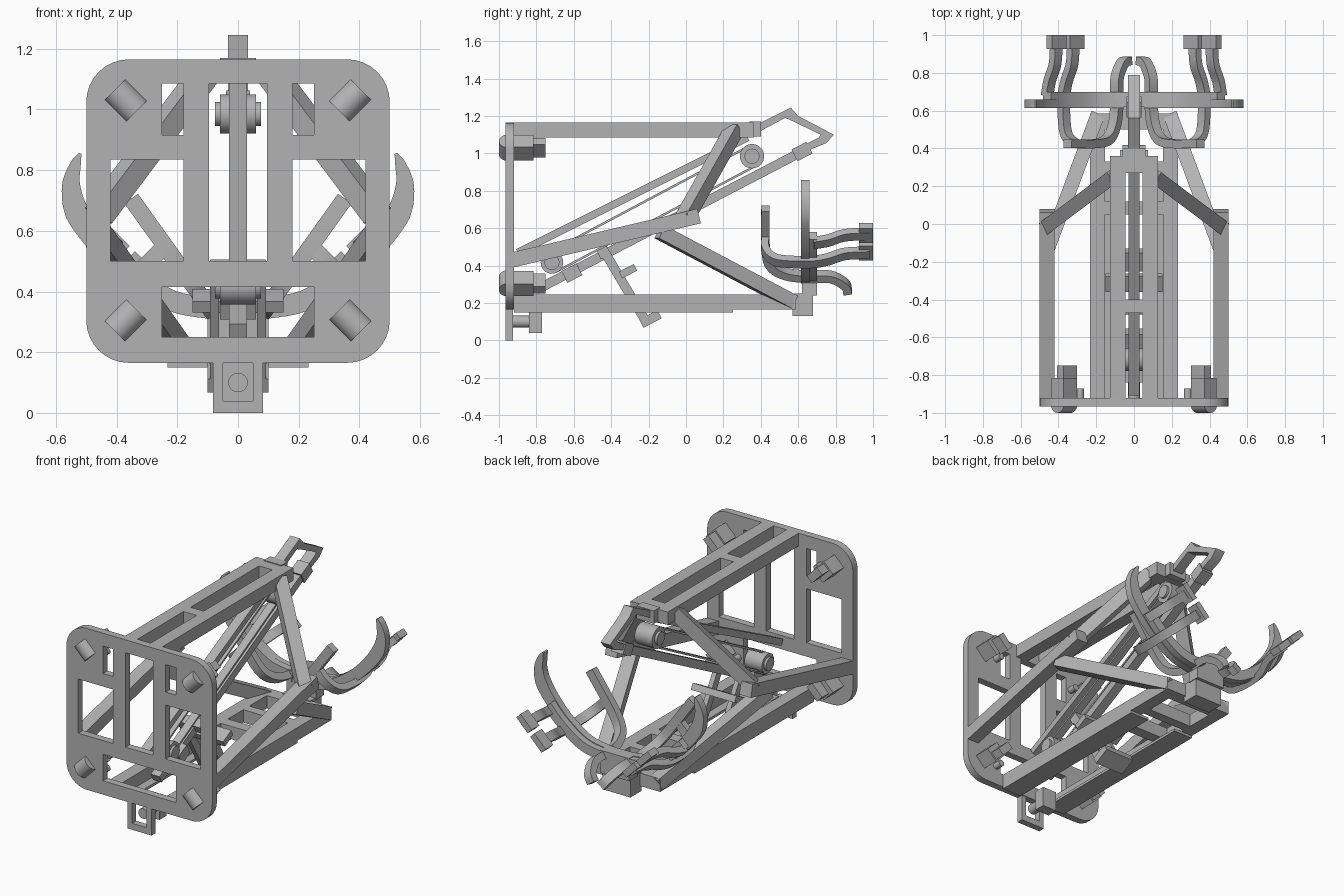
import bpy, math
from mathutils import Matrix, Vector

if "Cube" in bpy.data.objects:
    bpy.data.objects.remove(bpy.data.objects["Cube"])

grey = bpy.data.materials.new("plain_grey")
grey.use_nodes = True
grey.diffuse_color = (0.45, 0.45, 0.45, 1)
grey.node_tree.nodes["Principled BSDF"].inputs["Base Color"].default_value = grey.diffuse_color
parts = []
X, Y, Z = Vector((1, 0, 0)), Vector((0, 1, 0)), Vector((0, 0, 1))


def frame(origin, u, v):
    u, v = Vector(u).normalized(), Vector(v).normalized()
    m = Matrix((u, v, u.cross(v))).transposed().to_4x4()
    m.translation = origin
    return m


def finish(ob, name, mirror=False):
    ob.name = name
    ob.data.materials.clear()
    ob.data.materials.append(grey)
    if mirror:
        mod = ob.modifiers.new("Mirror", 'MIRROR')
        mod.use_axis[0] = True
    parts.append(ob)
    return ob


def box(name, lo, hi, mirror=False):
    lo, hi = Vector(lo), Vector(hi)
    return block(name, frame((lo + hi) / 2, X, Y), hi - lo, mirror)


def block(name, matrix, size, mirror=False):
    bpy.ops.mesh.primitive_cube_add(size=1)
    ob = bpy.context.object
    ob.data.transform(matrix @ Matrix.Diagonal((*size, 1)))
    return finish(ob, name, mirror)


def beam(name, a, b, w, h, mirror=False):
    # square bar from a to b, w wide and h high
    a, b = Vector(a), Vector(b)
    d = (b - a).normalized()
    return block(name, frame((a + b) / 2, d.cross(Z), d), (w, (b - a).length, h), mirror)


def rod(name, centre, axis, r, length, mirror=False):
    bpy.ops.mesh.primitive_cylinder_add(vertices=32, radius=r, depth=length)
    ob = bpy.context.object
    turn = Vector(axis).to_track_quat('Z', 'Y').to_matrix().to_4x4()
    ob.data.transform(Matrix.Translation(centre) @ turn)
    return finish(ob, name, mirror)


def plate(name, loops, thick, matrix, mirror=False):
    # flat outline with holes, extruded both ways about its plane
    cu = bpy.data.curves.new(name, 'CURVE')
    cu.dimensions, cu.fill_mode, cu.extrude = '2D', 'BOTH', thick / 2
    for loop in loops:
        sp = cu.splines.new('POLY')
        sp.points.add(len(loop) - 1)
        for p, q in zip(sp.points, loop):
            p.co = (q[0], q[1], 0, 1)
        sp.use_cyclic_u = True
    tmp = bpy.data.objects.new(name, cu)
    bpy.context.collection.objects.link(tmp)
    dg = bpy.context.evaluated_depsgraph_get()
    me = bpy.data.meshes.new_from_object(tmp.evaluated_get(dg))
    bpy.data.objects.remove(tmp)
    bpy.data.curves.remove(cu)
    me.transform(matrix)
    ob = bpy.data.objects.new(name, me)
    bpy.context.collection.objects.link(ob)
    return finish(ob, name, mirror)


def rect(x0, y0, x1, y1, r=0.0):
    if not r:
        return [(x0, y0), (x1, y0), (x1, y1), (x0, y1)]
    out = []
    corners = [(x1 - r, y1 - r), (x0 + r, y1 - r), (x0 + r, y0 + r), (x1 - r, y0 + r)]
    for i, (cx, cy) in enumerate(corners):
        for k in range(9):
            t = math.pi / 2 * (i + k / 8)
            out.append((cx + r * math.cos(t), cy + r * math.sin(t)))
    return out


def ribbon(name, pts, widths, thick, matrix, mirror=True, steps=5):
    # smooth strip following a path, with a width at each point
    p = [Vector(q) for q in pts]
    p = [2 * p[0] - p[1]] + p + [2 * p[-1] - p[-2]]
    line = []
    for i in range(1, len(p) - 2):
        for k in range(steps):
            t = k / steps
            a, b, c, d = p[i - 1:i + 3]
            q = 0.5 * (2 * b + (c - a) * t + (2 * a - 5 * b + 4 * c - d) * t ** 2
                       + (3 * b - a - 3 * c + d) * t ** 3)
            line.append((q, widths[i - 1] * (1 - t) + widths[i] * t))
    line.append((p[-2], widths[-1]))
    left, right = [], []
    for i, (q, w) in enumerate(line):
        d = (line[min(i + 1, len(line) - 1)][0] - line[max(i - 1, 0)][0]).normalized()
        n = Vector((-d.y, d.x)) * w / 2
        left.append(q + n)
        right.append(q - n)
    return plate(name, [left + right[::-1]], thick, matrix, mirror)


# Front plate with windows, and the hanging tab
holes = [rect(-0.095, 0.5, 0.095, 1.085), rect(-0.25, 0.25, 0.25, 0.415)]
for s in (-1, 1):
    holes += [rect(s * 0.18, 0.915, s * 0.25, 1.085), rect(s * 0.18, 0.5, s * 0.42, 0.835)]
plate("front_plate", [rect(-0.5, 0.165, 0.5, 1.165, 0.14)] + holes, 0.045,
      frame((0, -0.943, 0), X, Z))
plate("tab_frame", [rect(-0.083, 0, 0.083, 0.17), rect(-0.05, 0.04, 0.05, 0.165)], 0.04,
      frame((0, -0.945, 0), X, Z))
rod("tab_pin", (0, -0.88, 0.1), Y, 0.032, 0.1)
box("tab_block", (-0.05, -0.84, 0.04), (0.05, -0.77, 0.165))

# Corner rollers set diagonally in the plate, with brackets behind
for z, s in ((1.03, 1), (0.305, -1)):
    diag = Vector((1, 0, s))
    rod("corner_roller", (0.37, -0.95, z), diag, 0.05, 0.1, True)
    block("roller_bracket", frame((0.37, -0.87, z), diag, Y), (0.1, 0.11, 0.09), True)
    block("bracket_end", frame((0.355, -0.785, z), diag, Y), (0.1, 0.07, 0.05), True)
    rod("bracket_pin", (0.285, -0.895, z - 0.02), Y, 0.02, 0.05, True)

# Top and bottom decks with slots
plate("top_deck", [rect(-0.127, -0.93, 0.127, 0.36), rect(-0.045, -0.92, 0.045, -0.47),
                   rect(-0.045, -0.4, 0.045, 0.27)], 0.08, frame((0, 0, 1.125), X, Y))
box("top_deck_end", (-0.06, 0.34, 1.09), (0.06, 0.4, 1.17))
slots = [(-0.92, 0.05), (0.12, 0.27), (0.33, 0.5)]
plate("bottom_deck", [rect(-0.233, -0.93, 0.233, 0.585)] +
      [rect(-0.153, a, 0.153, b) for a, b in slots], 0.08, frame((0, 0, 0.205), X, Y))
box("bottom_skid", (0.1, -0.92, 0.15), (0.233, 0.25, 0.166), True)
box("claw_mount", (-0.095, 0.57, 0.13), (0.095, 0.68, 0.25))
box("claw_hub", (-0.1, 0.62, 0.24), (0.1, 0.7, 0.38))

# Side frame beams
beam("side_rail", (0.46, -0.95, 0.425), (0.46, 0.07, 0.665), 0.08, 0.08, True)
beam("upper_brace", (0.46, -0.01, 0.65), (0.1, 0.26, 1.13), 0.075, 0.075, True)
beam("lower_brace", (0.46, -0.14, 0.58), (0.195, 0.57, 0.205), 0.075, 0.075, True)

# Inclined central lift with belt and pulleys
beam("upper_lift_rail", (0, -0.9, 0.47), (0, 0.33, 1.085), 0.06, 0.04)
beam("lower_lift_rail", (0, -0.8, 0.27), (0, 0.66, 1.03), 0.06, 0.05)
for name, y, z, r in (("top_pulley", 0.353, 0.985, 0.065), ("low_pulley", -0.717, 0.417, 0.06)):
    rod(name, (0, y, z), X, r, 0.12)
    rod(name + "_axle", (0, y, z), X, 0.04, 0.15)
for s in (-1, 1):
    off = Vector((0, -0.47, 0.88)) * 0.055 * s
    beam("belt", Vector((0, -0.717, 0.417)) + off, Vector((0, 0.353, 0.985)) + off, 0.05, 0.012)
incline = Vector((0, 1.46, 0.76))
for y, z, w in ((-0.61, 0.36, 0.12), (0.62, 1.01, 0.08)):
    block("rail_clamp", frame((0, y, z), X, incline), (w, 0.09, 0.07))

# Bent hook at the top of the lift
outer = [(0.34, 1.17), (0.4, 1.165), (0.56, 1.245), (0.6, 1.2), (0.79, 1.1), (0.75, 1.055),
         (0.64, 1.01), (0.62, 1.04), (0.71, 1.085), (0.72, 1.1), (0.575, 1.17),
         (0.53, 1.19), (0.39, 1.115), (0.34, 1.1)]
plate("top_hook", [outer], 0.065, frame((0, 0, 0), Y, Z))

# Swinging arm under the lift
beam("swing_arm", (0.078, -0.445, 0.49), (0.078, -0.22, 0.11), 0.03, 0.05, True)
swing = Vector((0, 0.87, 0.45))
for name, y, z, size in (("swing_foot", -0.19, 0.115, (0.2, 0.11, 0.05)),
                         ("swing_head", -0.44, 0.47, (0.18, 0.06, 0.05)),
                         ("swing_cross", -0.31, 0.37, (0.3, 0.09, 0.04))):
    block(name, frame((0, y, z), X, swing), size)

# Claws: crescent arms sweeping up from the hub
crescent = [(0.06, 0.34), (0.22, 0.37), (0.36, 0.46), (0.46, 0.56), (0.53, 0.66),
            (0.55, 0.75), (0.535, 0.82), (0.52, 0.855)]
ribbon("crescent_claw", crescent, [0.07, 0.07, 0.07, 0.075, 0.08, 0.06, 0.035, 0.01], 0.045,
       frame((0, 0.637, 0), X, Z))
ribbon("claw_backing", crescent[:4], [0.06] * 4, 0.05, frame((0, 0.675, 0), X, Z))

# Curved gripping hooks, each lying in a tilted plane
inner = [(0.45, 0.425), (0.2, 0.425), (0.08, 0.45), (0.02, 0.53), (0, 0.65), (0, 0.77),
         (-0.05, 0.85), (-0.1, 0.865)]
ribbon("inner_hook", inner, [0.045] * 8, 0.055, frame((0.09, 0, 0.34), (0.58, 0, 0.81), Y))
slant = (-0.71, 0, 0.71)
side = [(0.19, 0.425), (0.09, 0.425), (0.02, 0.47), (0, 0.56), (0, 0.68), (0.02, 0.76),
        (0.06, 0.85), (0.07, 0.98)]
ribbon("outer_hook", side, [0.04] * 8, 0.055, frame((0.37, 0, 0.42), slant, Y))
ribbon("upper_finger", side[4:], [0.04] * 4, 0.055, frame((0.46, 0, 0.52), slant, Y))
for x, z in ((0.41, 0.575), (0.315, 0.48)):
    block("finger_tip", frame((x, 0.963, z), (1, 0, 1), Y), (0.11, 0.074, 0.04), True)

# Soft shading on round parts only
bpy.ops.object.select_all(action='DESELECT')
for ob in parts:
    ob.select_set(True)
bpy.context.view_layer.objects.active = parts[0]
bpy.ops.object.shade_smooth_by_angle(angle=math.radians(30))
